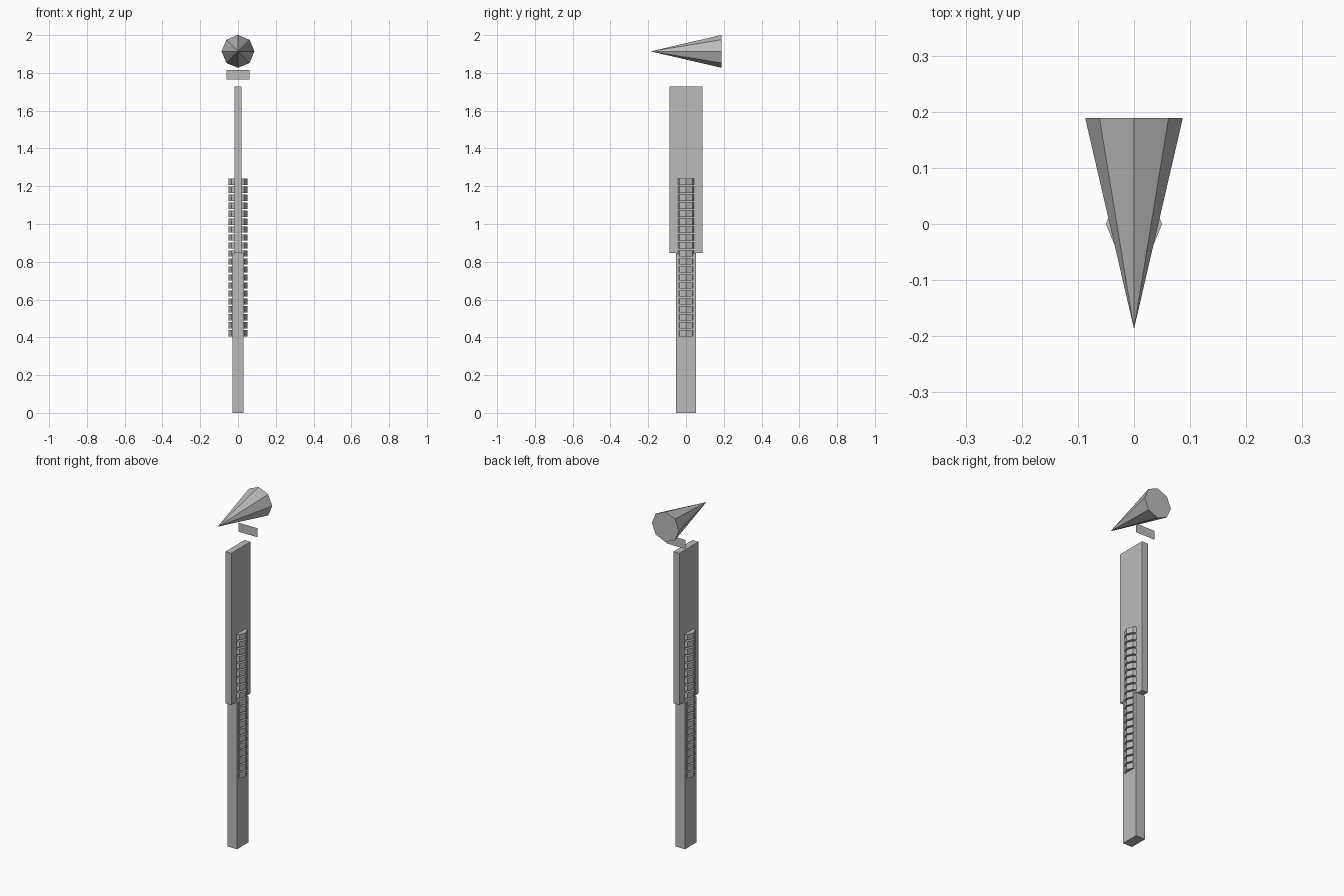
import bpy
import math

default = bpy.data.objects.get("Cube")
if default:
    bpy.data.objects.remove(default, do_unlink=True)

grey = bpy.data.materials.new("plain grey")
grey.use_nodes = True
colour = (0.5, 0.5, 0.5, 1)
grey.diffuse_color = colour
grey.node_tree.nodes["Principled BSDF"].inputs["Base Color"].default_value = colour


def finish(name):
    obj = bpy.context.object
    obj.name = name
    obj.data.materials.clear()
    obj.data.materials.append(grey)
    return obj


def box(name, width, depth, bottom, top):
    bpy.ops.mesh.primitive_cube_add(size=1, location=(0, 0, (bottom + top) / 2))
    bpy.context.object.scale = (width, depth, top - bottom)
    return finish(name)


# Post: narrow lower part and flat, deep upper part
SPLIT = 0.847
box("lower_post", 0.06, 0.104, 0, SPLIT)
box("upper_blade", 0.038, 0.175, SPLIT, 1.727)

# Stack of separate eight-sided rings around the middle
RINGS, BOTTOM, TOP, THICK = 20, 0.405, 1.24, 0.033
step = (TOP - BOTTOM - THICK) / (RINGS - 1)
for i in range(RINGS):
    bpy.ops.mesh.primitive_cylinder_add(
        vertices=8, radius=0.05, depth=THICK,
        location=(0, 0, BOTTOM + THICK / 2 + i * step))
    finish(f"grip_ring_{i + 1}")

# Small upright plate floating above the blade
bpy.ops.mesh.primitive_plane_add(size=1, location=(0, 0.09, 1.79),
                                 rotation=(math.pi / 2, 0, 0))
bpy.context.object.scale = (0.122, 0.052, 1)
finish("rear_plate")

# Eight-sided cone on top, pointing to the front
bpy.ops.mesh.primitive_cone_add(vertices=8, radius1=0.087, depth=0.376,
                                location=(0, 0.001, 1.914),
                                rotation=(math.pi / 2, 0, 0))
finish("tip_cone")
